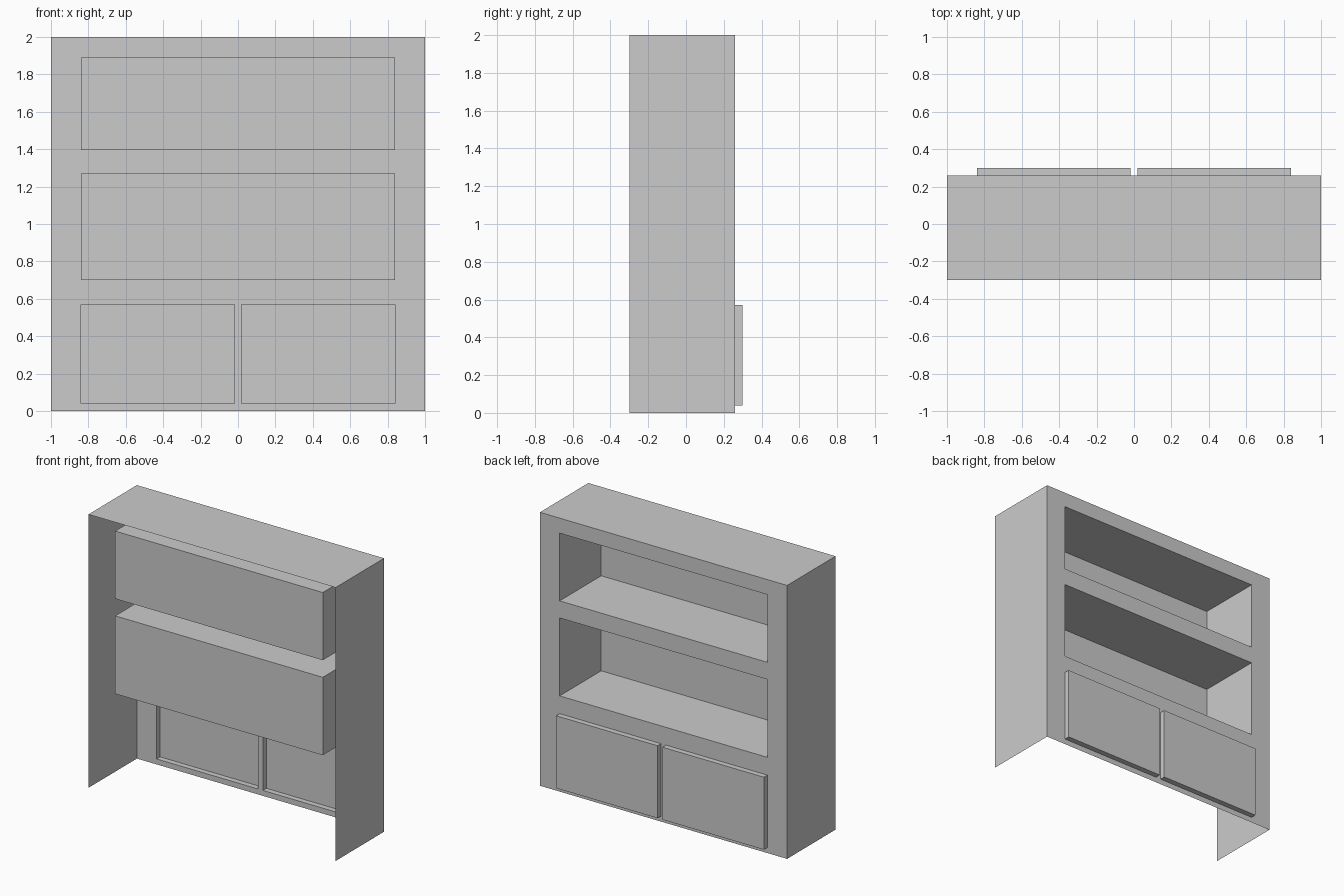
import bpy, bmesh
from mathutils import Matrix, Vector

if "Cube" in bpy.data.objects:
    bpy.data.objects.remove(bpy.data.objects["Cube"])

SHELL_BACK, SHELL_FACE = -0.30, 0.26
NICHE_DEPTH_Y, DOOR_FACE = -0.22, 0.30
HALF = 0.84
NICHES = {"lower_shelf_niche": (0.70, 1.27), "upper_shelf_niche": (1.395, 1.89)}
DOORS = {"left_door": (-HALF, -0.02), "right_door": (0.02, HALF)}
DOOR_Z = (0.04, 0.57)


def finish(name, bm):
    mesh = bpy.data.meshes.new(name)
    bm.to_mesh(mesh)
    bm.free()
    obj = bpy.data.objects.new(name, mesh)
    bpy.context.collection.objects.link(obj)
    return obj


def open_box(name, x, y, z, open_sides, inward=False):
    """Thin-walled box with the faces pointing along open_sides removed."""
    bm = bmesh.new()
    lo, hi = Vector((x[0], y[0], z[0])), Vector((x[1], y[1], z[1]))
    size = hi - lo
    bmesh.ops.create_cube(bm, size=1, matrix=Matrix.Translation((lo + hi) / 2) @ Matrix.Diagonal((*size, 1)))
    bm.normal_update()
    gone = [f for f in bm.faces if any(f.normal.dot(Vector(d)) > 0.9 for d in open_sides)]
    bmesh.ops.delete(bm, geom=gone, context='FACES')
    if inward:
        bmesh.ops.reverse_faces(bm, faces=bm.faces[:])
    return finish(name, bm)


# Sides and top, open at the back and underneath
open_box("side_and_top_panels", (-1, 1), (SHELL_BACK, SHELL_FACE), (0, 2),
         [(0, 1, 0), (0, -1, 0), (0, 0, -1)])

# Face sheet with openings for the niches and doors
openings = [(-HALF, HALF, *z) for z in NICHES.values()] + [(*x, *DOOR_Z) for x in DOORS.values()]
xs = sorted({-1, 1} | {v for o in openings for v in o[:2]})
zs = sorted({0, 2} | {v for o in openings for v in o[2:]})
bm = bmesh.new()
grid = [[bm.verts.new((x, SHELL_FACE, z)) for z in zs] for x in xs]
for i in range(len(xs) - 1):
    for j in range(len(zs) - 1):
        cx, cz = (xs[i] + xs[i + 1]) / 2, (zs[j] + zs[j + 1]) / 2
        if not any(a < cx < b and c < cz < d for a, b, c, d in openings):
            bm.faces.new((grid[i][j], grid[i][j + 1], grid[i + 1][j + 1], grid[i + 1][j]))
finish("face_frame", bm)

# Shelf niches, recessed pockets seen from inside
for name, z in NICHES.items():
    open_box(name, (-HALF, HALF), (NICHE_DEPTH_Y, SHELL_FACE), z, [(0, 1, 0)], inward=True)

# Raised hollow doors
for name, x in DOORS.items():
    open_box(name, x, (SHELL_FACE, DOOR_FACE), DOOR_Z, [(0, -1, 0)])
